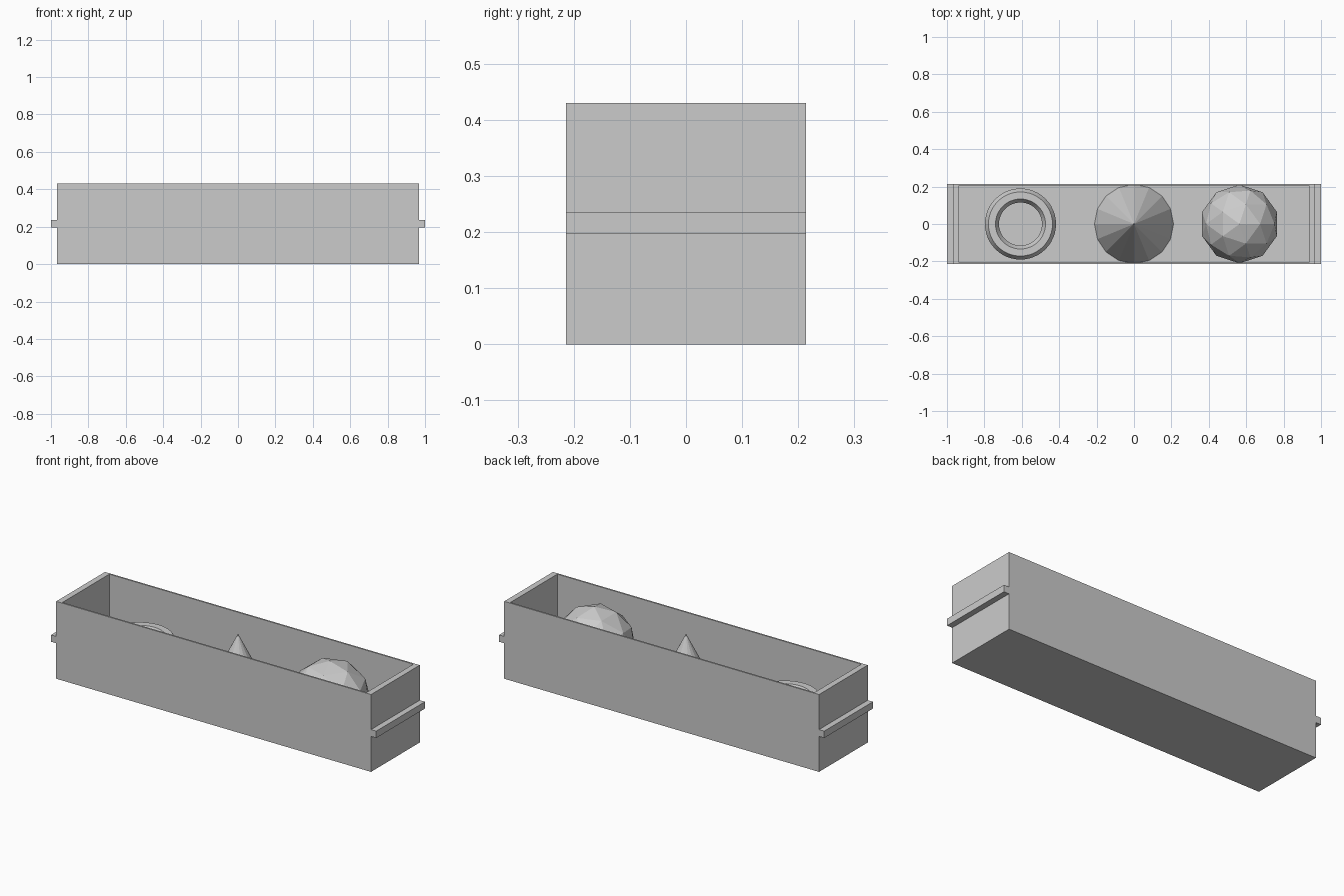
import bpy

if "Cube" in bpy.data.objects:
    bpy.data.objects.remove(bpy.data.objects["Cube"])

L, W, H = 0.968, 0.214, 0.43      # half length, half width, height of the tray
FLOOR, SIDE, END = 0.008, 0.009, 0.033
MID = 0.217                       # height of the centres of the toy solids


def block(name, x, y, z):
    """Box spanning the given (min, max) ranges."""
    bpy.ops.mesh.primitive_cube_add(
        size=1, location=[(a + b) / 2 for a, b in (x, y, z)])
    ob = bpy.context.object
    ob.name = name
    ob.scale = [b - a for a, b in (x, y, z)]
    bpy.ops.object.transform_apply(location=False, rotation=False, scale=True)
    return ob


# Tray floor
block("tray_floor", (-L, L), (-W, W), (0, FLOOR))

# Long thin side panels
for name, s in (("front", -1), ("back", 1)):
    block(name + "_panel", (-L, L), sorted((s * W, s * (W - SIDE))), (FLOOR, H))

# Thicker end panels, each with a handle rail
for name, s in (("left", -1), ("right", 1)):
    block(name + "_end", sorted((s * L, s * (L - END))),
          (-W + SIDE, W - SIDE), (FLOOR, H))
    block(name + "_handle", sorted((s * L, s)), (-W, W), (0.197, 0.235))

# Ring with hexagonal cross-section
bpy.ops.mesh.primitive_torus_add(major_segments=48, minor_segments=6,
                                 major_radius=0.1525, minor_radius=0.0375,
                                 location=(-0.607, 0, MID))
bpy.context.object.name = "ring"

# Cone
bpy.ops.mesh.primitive_cone_add(vertices=16, radius1=0.212, depth=0.42,
                                location=(0, 0, MID))
bpy.context.object.name = "cone"

# Faceted ball
bpy.ops.mesh.primitive_ico_sphere_add(subdivisions=2, radius=0.21,
                                      location=(0.564, 0, MID))
bpy.context.object.name = "faceted_ball"
